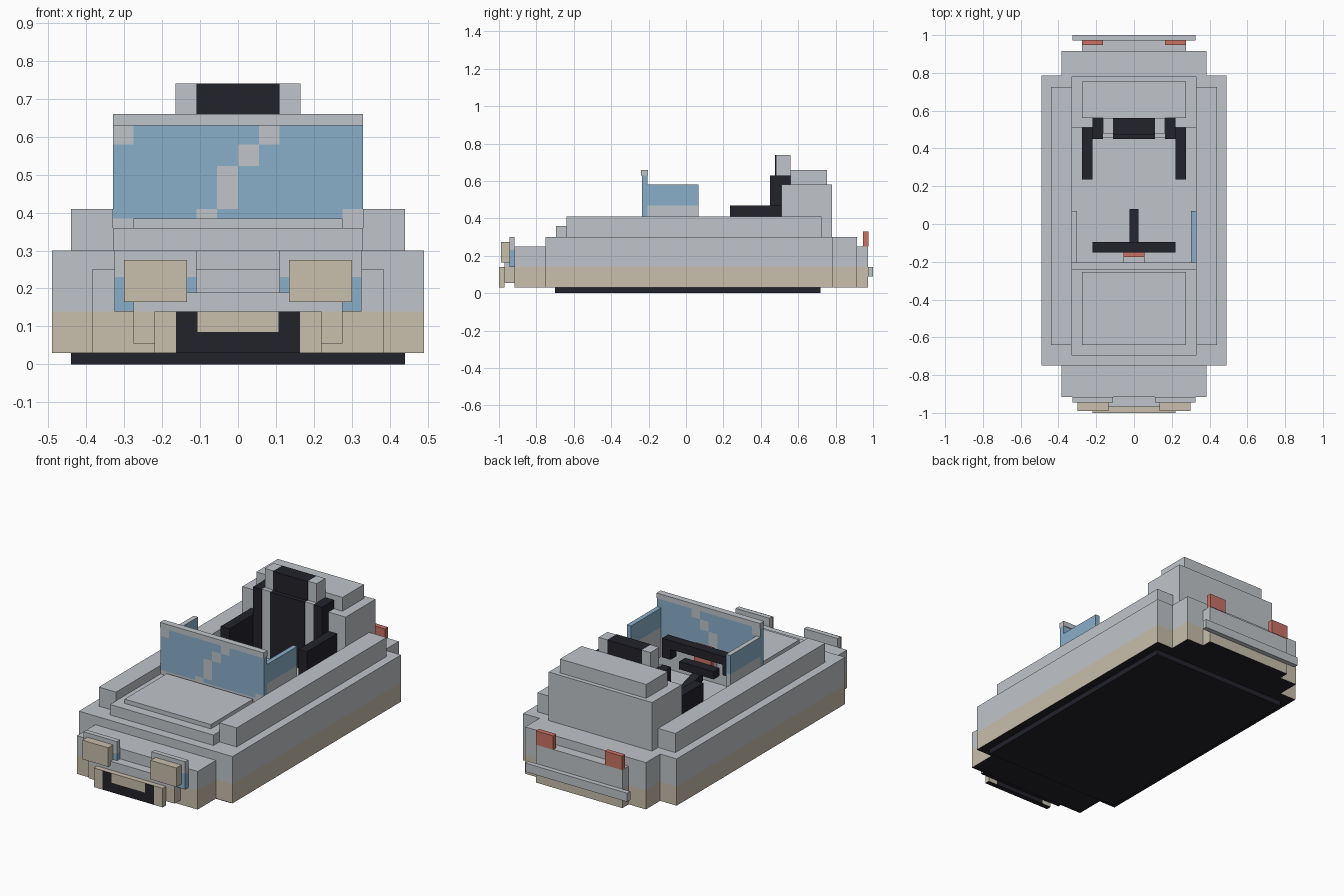
import bpy, bmesh
from mathutils import Vector

old = bpy.data.objects.get("Cube")
if old:
    bpy.data.objects.remove(old, do_unlink=True)


def material(name, color):
    m = bpy.data.materials.new(name)
    m.use_nodes = True
    m.diffuse_color = (*color, 1)
    m.node_tree.nodes["Principled BSDF"].inputs["Base Color"].default_value = (*color, 1)
    return m


GREY = material("light grey", (0.53, 0.56, 0.59))
CREAM = material("cream", (0.58, 0.52, 0.41))
BLUE = material("glass blue", (0.25, 0.43, 0.59))
BLACK = material("black", (0.016, 0.016, 0.024))
RED = material("red", (0.58, 0.17, 0.13))


def box(name, x, y, z, mats=(GREY,), cuts=(), rule=None):
    """Box from ranges; cuts are (axis, value) planes, rule picks a slot per face."""
    lo, hi = (Vector(v) for v in zip(x, y, z))
    bm = bmesh.new()
    bmesh.ops.create_cube(bm, size=1)
    for v in bm.verts:
        v.co = Vector(hi[i] if v.co[i] > 0 else lo[i] for i in range(3))
    for axis, value in cuts:
        normal = Vector(float(i == axis) for i in range(3))
        bmesh.ops.bisect_plane(bm, geom=bm.verts[:] + bm.edges[:] + bm.faces[:],
                               plane_co=normal * value, plane_no=normal)
    bm.normal_update()
    if rule:
        for f in bm.faces:
            f.material_index = rule(f.calc_center_median(), f.normal)
    mesh = bpy.data.meshes.new(name)
    bm.to_mesh(mesh)
    bm.free()
    for m in mats:
        mesh.materials.append(m)
    obj = bpy.data.objects.new(name, mesh)
    bpy.context.collection.objects.link(obj)
    return obj


def pair(name, x, *args, **kw):
    """Same box on the left (+x) and the right (-x)."""
    box("left_" + name, x, *args, **kw)
    box("right_" + name, (-x[1], -x[0]), *args, **kw)


SILL = 0.14


def hull(name, half, y, z):
    """Grey above, cream below the sill line, black underneath."""
    return box(name, (-half, half), y, z, (GREY, CREAM, BLACK), [(2, SILL)],
               lambda c, n: 2 if n.z < -0.5 else int(c.z < SILL and n.z < 0.5))


# Lower hull with an open cockpit
FLOOR = 0.24
box("underbody", (-0.44, 0.44), (-0.70, 0.72), (0, 0.03), (BLACK,))
hull("main_body", 0.49, (-0.75, 0.785), (0.03, FLOOR))
pair("body_side", (0.33, 0.49), (-0.75, 0.785), (FLOOR, 0.30))
box("front_deck", (-0.33, 0.33), (-0.75, -0.205), (FLOOR, 0.30))
box("rear_deck", (-0.33, 0.33), (0.51, 0.785), (FLOOR, 0.30))
hull("nose", 0.385, (-0.917, -0.75), (0.03, 0.25))
hull("tail", 0.385, (0.785, 0.915), (0.03, 0.30))
hull("nose_ledge", 0.275, (-0.97, -0.917), (0.055, 0.19))
hull("tail_ledge", 0.275, (0.915, 0.972), (0.03, 0.25))

# Side rails and hood
pair("side_rail", (0.33, 0.44), (-0.64, 0.725), (0.30, 0.41))
box("hood", (-0.33, 0.33), (-0.695, -0.235), (0.30, 0.36))
box("hood_panel", (-0.275, 0.275), (-0.64, -0.255), (0.36, 0.385))

# Headlights, tail lights and bumpers
pair("headlight_mount", (0.11, 0.325), (-0.945, -0.917), (0.14, 0.30), (GREY, BLUE),
     [(2, 0.23)], lambda c, n: int(c.z < 0.23 and n.z < 0.5))
pair("headlight", (0.135, 0.30), (-0.99, -0.945), (0.165, 0.275), (CREAM,))
pair("tail_light", (0.165, 0.275), (0.947, 0.975), (0.25, 0.33), (RED,))
box("front_bumper", (-0.22, 0.22), (-1, -0.97), (0.03, 0.14), (CREAM, BLACK),
    [(0, -0.163), (0, 0.163), (0, -0.107), (0, 0.107), (2, 0.085)],
    lambda c, n: int(n.z < -0.5 or (abs(n.y) > 0.5 and abs(c.x) < 0.163
                                    and (abs(c.x) > 0.107 or c.z < 0.085))))
box("rear_bumper", (-0.325, 0.325), (0.972, 1), (0.09, 0.14))

# Windshield with frame and reflection streak
box("windshield_sill", (-0.33, 0.33), (-0.235, -0.205), (0.30, 0.385))
STREAK = [(-0.33, -0.275, 0.58, 0.63), (0.055, 0.11, 0.58, 0.63),
          (0, 0.055, 0.523, 0.58), (-0.055, 0, 0.41, 0.523),
          (-0.11, -0.055, 0.385, 0.41), (0.275, 0.33, 0.385, 0.41)]


def in_streak(c, n):
    return int(any(a < c.x < b and d < c.z < e for a, b, d, e in STREAK))


GLASS_CUTS = [(0, v) for v in (-0.275, -0.11, -0.055, 0, 0.055, 0.11, 0.275)]
GLASS_CUTS += [(2, v) for v in (0.41, 0.523, 0.58)]
box("windshield", (-0.33, 0.33), (-0.235, -0.207), (0.385, 0.63), (BLUE, GREY),
    GLASS_CUTS, in_streak)
box("windshield_frame", (-0.33, 0.33), (-0.24, -0.203), (0.63, 0.66))

# Side windows
pair("side_window", (0.303, 0.33), (-0.207, 0.068), (0.30, 0.58), (BLUE, GREY),
     [(2, 0.47)], lambda c, n: int(c.z < 0.47 or (n.z > 0.5 and c.x < 0)))

# Rear cowl
box("rear_cowl", (-0.33, 0.33), (0.51, 0.78), (0.30, 0.58))
box("rear_cowl_top", (-0.275, 0.275), (0.56, 0.755), (0.58, 0.66))

# Seat
box("seat_back", (-0.11, 0.11), (0.45, 0.56), (FLOOR, 0.63), (BLACK,))
pair("seat_stripe", (0.11, 0.165), (0.455, 0.56), (FLOOR, 0.63))
pair("seat_bolster", (0.165, 0.22), (0.45, 0.56), (FLOOR, 0.63), (BLACK,))
pair("armrest", (0.22, 0.275), (0.235, 0.51), (FLOOR, 0.47), (BLACK,))
box("headrest", (-0.11, 0.11), (0.475, 0.56), (0.63, 0.74), (BLACK,))
pair("headrest_side", (0.11, 0.165), (0.48, 0.56), (0.63, 0.74))

# Steering yoke, column and dashboard display
box("steering_bar", (-0.22, 0.22), (-0.15, -0.095), (0.42, 0.47), (BLACK,))
pair("steering_grip", (0.165, 0.22), (-0.15, -0.095), (0.36, 0.42), (BLACK,))
box("steering_lower_bar", (-0.11, 0.11), (-0.15, -0.095), (0.32, 0.365), (BLACK,))
box("dash_display", (-0.055, 0.055), (-0.175, -0.15), (0.34, 0.46), (RED,))
box("dash_support", (-0.055, 0.055), (-0.205, -0.175), (0.30, 0.38))
column = box("steering_column", (-0.025, 0.025), (-0.12, 0.08), (0.28, 0.33), (BLACK,))
for v in column.data.vertices:
    if v.co.y > 0:
        v.co.z -= 0.06
